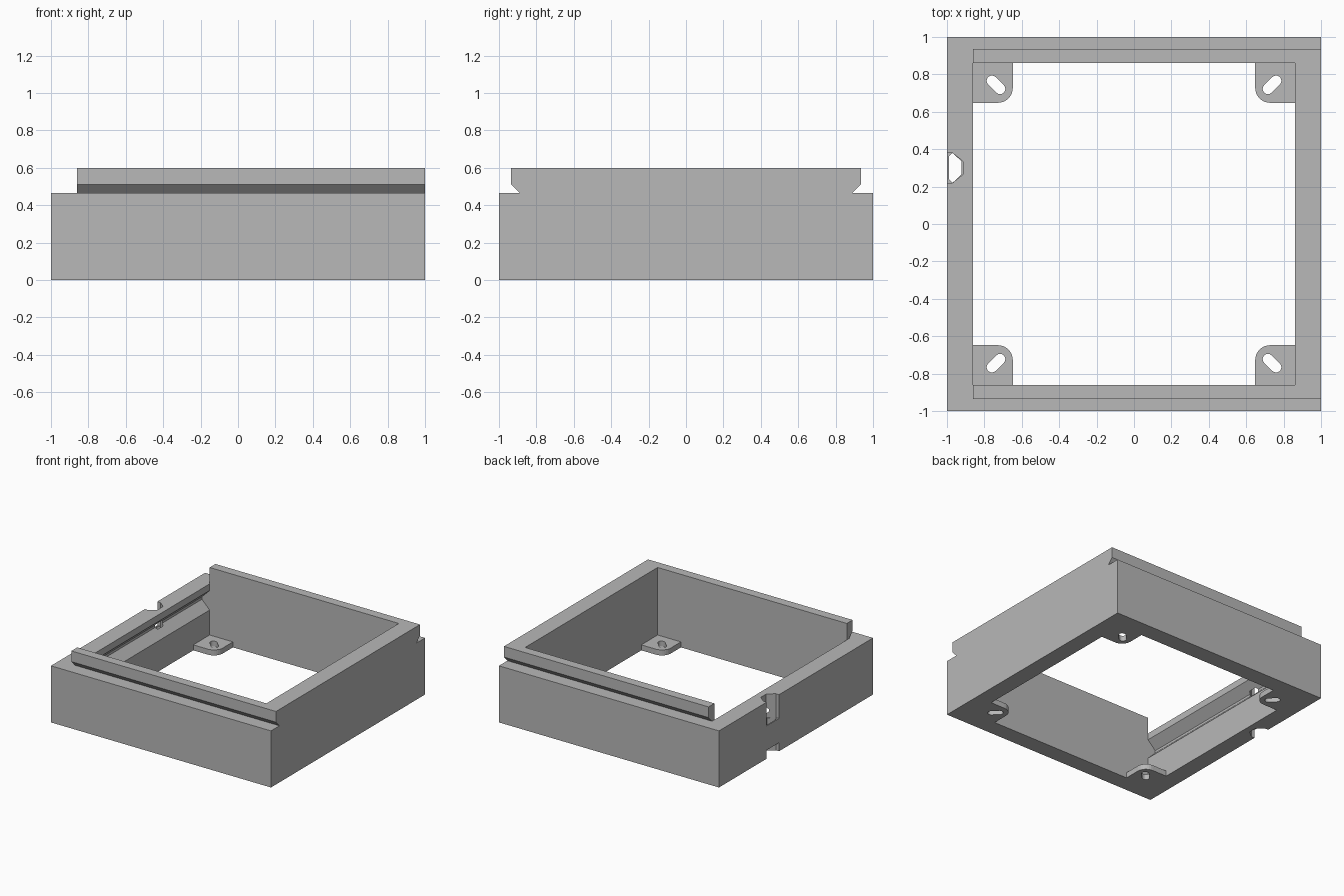
import bpy, bmesh
from math import sin, cos, pi
from mathutils import Vector

if "Cube" in bpy.data.objects:
    bpy.data.objects.remove(bpy.data.objects["Cube"])

grey = bpy.data.materials.new("plain_grey")
grey.use_nodes = True
colour = (0.48, 0.48, 0.48, 1)
grey.diffuse_color = colour
grey.node_tree.nodes["Principled BSDF"].inputs["Base Color"].default_value = colour


def prism(name, points, axis, low, high):
    """Extrude a flat outline along one axis; outline uses the other two axes in order."""
    bm = bmesh.new()

    def place(p):
        v = list(p)
        v.insert("xyz".index(axis), low)
        return v
    face = bm.faces.new([bm.verts.new(place(p)) for p in points])
    new = bmesh.ops.extrude_face_region(bm, geom=[face])["geom"]
    shift = Vector([high - low if a == axis else 0 for a in "xyz"])
    bmesh.ops.translate(bm, vec=shift, verts=[g for g in new if isinstance(g, bmesh.types.BMVert)])
    bmesh.ops.recalc_face_normals(bm, faces=bm.faces)
    mesh = bpy.data.meshes.new(name)
    bm.to_mesh(mesh)
    bm.free()
    mesh.materials.append(grey)
    ob = bpy.data.objects.new(name, mesh)
    bpy.context.collection.objects.link(ob)
    return ob


def rect(a0, a1, b0, b1):
    return [(a0, b0), (a1, b0), (a1, b1), (a0, b1)]


def arc(cx, cy, r, start, end, steps=8):
    return [(cx + r * cos(start + (end - start) * i / steps),
             cy + r * sin(start + (end - start) * i / steps)) for i in range(steps + 1)]


def cut(target, cutter):
    mod = target.modifiers.new("cut", "BOOLEAN")
    mod.operation = "DIFFERENCE"
    mod.solver = "EXACT"
    mod.object = cutter
    bpy.context.view_layer.objects.active = target
    bpy.ops.object.modifier_apply(modifier=mod.name)
    bpy.data.objects.remove(cutter)


INNER, STEP, TOP = 0.86, 0.465, 0.6

# Frame with undercut sliding rails along front and back
half = [(1, 0), (1, STEP), (0.89, STEP), (0.935, 0.512), (0.935, TOP)]
profile = half + [(-y, z) for y, z in reversed(half)]
frame = prism("box_frame", profile, "x", -1, 1)

# Open middle and lowered end wall
cut(frame, prism("opening", rect(-INNER, INNER, -INNER, INNER), "z", -0.2, 0.8))
cut(frame, prism("low_end", rect(-1.2, -INNER, STEP, 0.8), "y", -1.2, 1.2))

# V groove inside the low end wall
groove = [(-0.8, 0.25), (-INNER, 0.25), (-0.93, 0.32), (-0.93, 0.34), (-INNER, 0.41), (-0.8, 0.41)]
cut(frame, prism("groove", groove, "y", -INNER, INNER))

# Tie channel down the low end wall, open to the outside at its top and bottom
channel = [(-0.99, 0.24), (-0.97, 0.22), (-0.922, 0.265), (-0.922, 0.335), (-0.97, 0.38), (-0.99, 0.36)]
notch = [(-1.1, 0.22), (-0.97, 0.22), (-0.915, 0.265), (-0.915, 0.335), (-0.97, 0.38), (-1.1, 0.38)]
cut(frame, prism("channel", channel, "z", -0.1, 0.7))
cut(frame, prism("upper_notch", notch, "z", 0.27, 0.8))
cut(frame, prism("lower_notch", notch, "z", -0.2, 0.07))

# Corner mounting tabs with diagonal slots
tab_outline = [(INNER, INNER), (0.648, INNER)] + arc(0.728, 0.728, 0.08, pi, 1.5 * pi) + [(INNER, 0.648)]
slot = arc(0.76, 0.766, 0.028, -pi / 4, 3 * pi / 4) + arc(0.716, 0.722, 0.028, 3 * pi / 4, 7 * pi / 4)
for side, sx in (("left", 1), ("right", -1)):
    for end, sy in (("front", -1), ("back", 1)):
        def flip(points):
            return [(x * sx, y * sy) for x, y in points]
        tab = prism(f"{end}_{side}_tab", flip(tab_outline), "z", 0, 0.045)
        cut(tab, prism("slot", flip(slot), "z", -0.1, 0.2))
